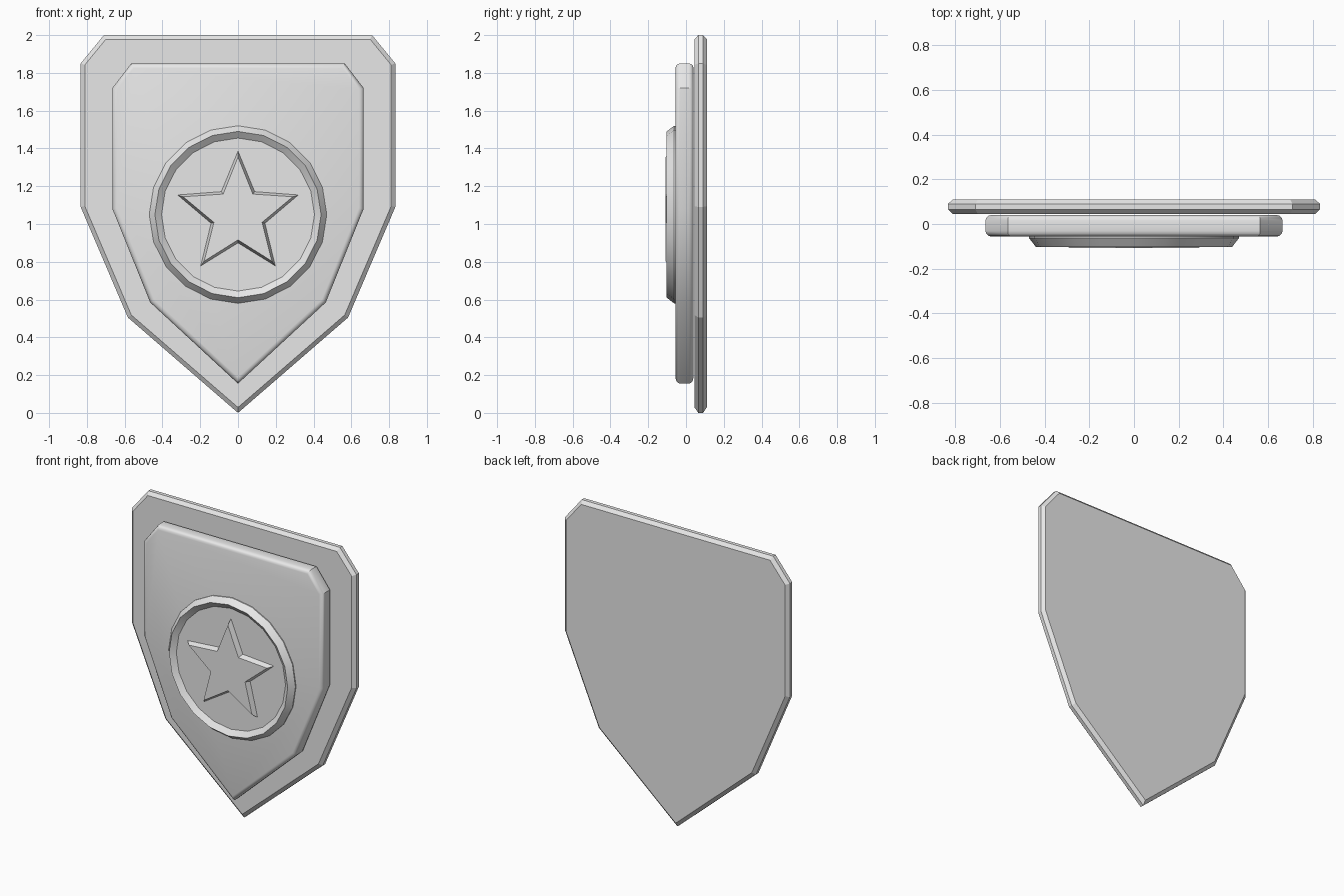
import bpy
import bmesh
from math import sin, cos, pi, radians
from mathutils import Vector

if "Cube" in bpy.data.objects:
    bpy.data.objects.remove(bpy.data.objects["Cube"], do_unlink=True)

grey = bpy.data.materials.new("light_grey")
grey.use_nodes = True
grey.diffuse_color = (0.8, 0.8, 0.8, 1)
grey.node_tree.nodes["Principled BSDF"].inputs["Base Color"].default_value = (0.8, 0.8, 0.8, 1)

CENTRE_Z = 1.05


def mirrored(half):
    """Close a right-hand outline (top to bottom tip) across x = 0."""
    return half + [(-x, z) for x, z in reversed(half) if x > 0]


def inset(outline, d):
    """Move every edge of a clockwise outline inward by d."""
    pts = [Vector(p) for p in outline]
    result = []
    for i, p in enumerate(pts):
        a = (p - pts[i - 1]).normalized()
        b = (pts[(i + 1) % len(pts)] - p).normalized()
        na, nb = Vector((a.y, -a.x)), Vector((b.y, -b.x))
        result.append(p + (na + nb) * d / (1 + na.dot(nb)))
    return result


def radial(count, *radii):
    """Points around the emblem centre, cycling through the radii."""
    return [(radii[i % len(radii)] * sin(2 * pi * i / count),
             CENTRE_Z + radii[i % len(radii)] * cos(2 * pi * i / count))
            for i in range(count)]


def loft(name, sections, smooth_angle=None):
    """Skin (outline, y) sections from back to front and cap both ends."""
    bm = bmesh.new()
    loops = [[bm.verts.new((x, y, z)) for x, z in outline] for outline, y in sections]
    for low, high in zip(loops, loops[1:]):
        for i in range(len(low)):
            j = (i + 1) % len(low)
            bm.faces.new((low[i], low[j], high[j], high[i]))
    bm.faces.new(loops[0])
    bm.faces.new(loops[-1])
    bmesh.ops.recalc_face_normals(bm, faces=bm.faces[:])
    mesh = bpy.data.meshes.new(name)
    bm.to_mesh(mesh)
    bm.free()
    mesh.materials.append(grey)
    obj = bpy.data.objects.new(name, mesh)
    bpy.context.collection.objects.link(obj)
    if smooth_angle:
        bpy.ops.object.select_all(action="DESELECT")
        obj.select_set(True)
        bpy.context.view_layer.objects.active = obj
        bpy.ops.object.shade_smooth_by_angle(angle=radians(smooth_angle))
    return obj


# Back plate with chamfered rim
back = mirrored([(0.71, 2.0), (0.833, 1.85), (0.833, 1.09), (0.583, 0.505), (0, 0)])
back_face = inset(back, 0.022)
loft("back_plate", [(back_face, 0.11), (back, 0.09), (back, 0.065), (back_face, 0.045)])

# Raised front plate with rounded rim
front = mirrored([(0.565, 1.85), (0.665, 1.72), (0.665, 1.08), (0.465, 0.585), (0, 0.155)])
r = 0.025
steps = [radians(a) for a in (0, 30, 60, 90)]
sections = [(inset(front, r * (1 - sin(a))), 0.04 - r * (1 - cos(a))) for a in steps]
sections += [(inset(front, r * (1 - sin(a))), -0.056 + r * (1 - cos(a))) for a in reversed(steps)]
loft("front_plate", sections, 35)

# Round medallion: sloped rim around a sunken floor
loft("medallion", [(radial(20, 0.47), -0.045), (radial(20, 0.47), -0.063),
                   (radial(20, 0.44), -0.102), (radial(20, 0.405), -0.075)], 30)

# Star with sloping sides
loft("star", [(radial(10, 0.336, 0.15), -0.07), (radial(10, 0.336, 0.15), -0.076),
              (radial(10, 0.305, 0.134), -0.108)])
